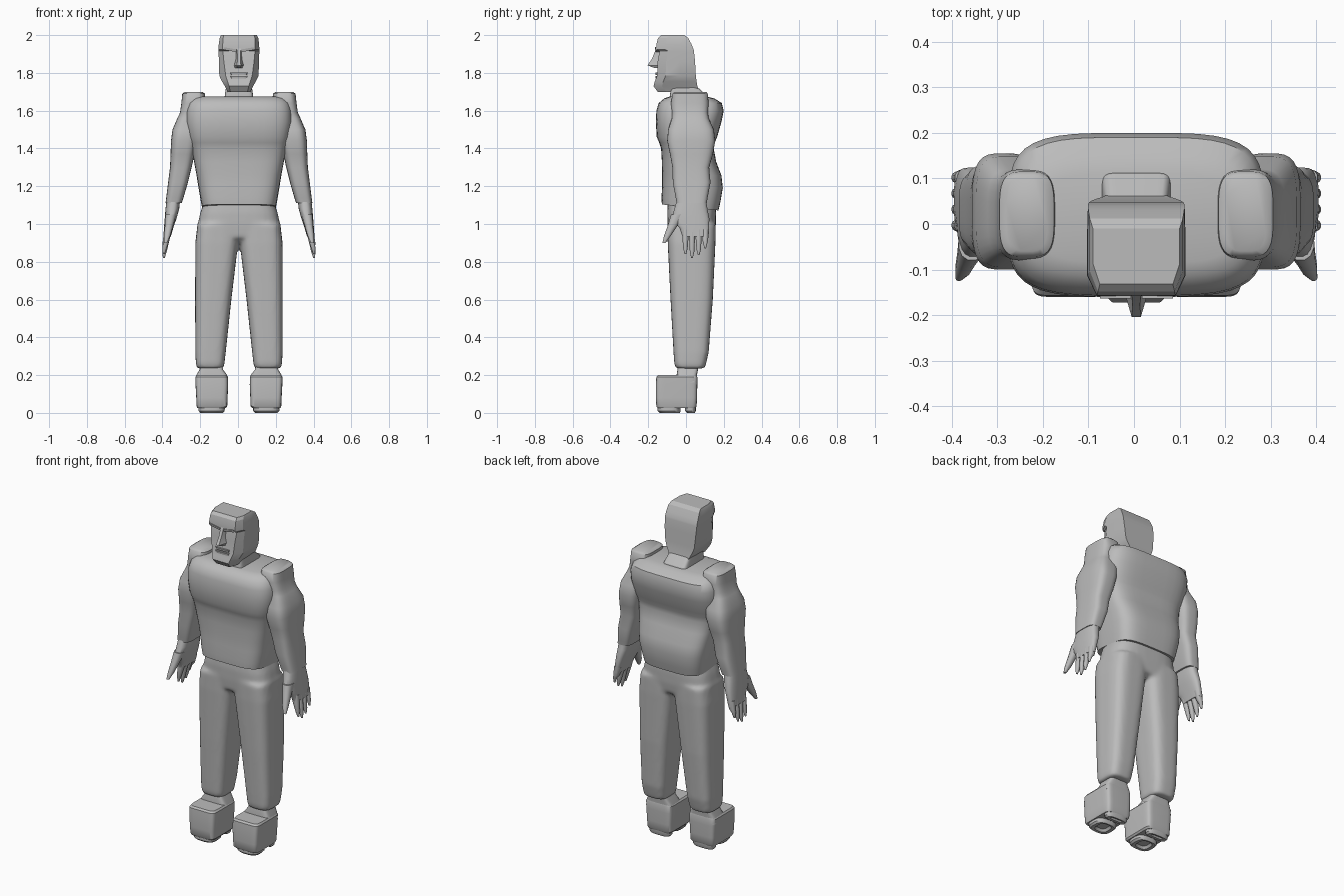
import bpy, bmesh, math

grey = bpy.data.materials.new("plain grey")
grey.diffuse_color = (0.5, 0.5, 0.5, 1)
CX = 0.005  # the figure's mirror plane


def skin(bm, loops):
    """Join a stack of equal-length point loops into a closed body."""
    rows = [[bm.verts.new(p) for p in loop] for loop in loops]
    n = len(rows[0])
    for a, b in zip(rows, rows[1:]):
        for j in range(n):
            k = (j + 1) % n
            bm.faces.new((a[j], a[k], b[k], b[j]))
    bm.faces.new(rows[0][::-1])
    bm.faces.new(rows[-1])


def loft(bm, rings, e=3.0, n=32, side=1, tilt=0.0):
    """Rings are (z, x0, x1, y0, y1); e sets how boxy the section is."""
    loops = []
    for z, x0, x1, y0, y1 in rings:
        loop = []
        for i in range(n):
            t = 2 * math.pi * (i + 0.5) / n
            c, s = math.cos(t), math.sin(t)
            x = (x0 + x1) / 2 + (x1 - x0) / 2 * math.copysign(abs(c) ** (2 / e), c)
            y = (y0 + y1) / 2 + (y1 - y0) / 2 * math.copysign(abs(s) ** (2 / e), s)
            loop.append((side * x, y, z + tilt * y * max(0, (1.3 - z) / 0.2)))
        loops.append(loop)
    skin(bm, loops)


def finish(name, bm, mirror=False, angle=35):
    bmesh.ops.recalc_face_normals(bm, faces=bm.faces)
    me = bpy.data.meshes.new(name)
    bm.to_mesh(me)
    bm.free()
    me.materials.append(grey)
    ob = bpy.data.objects.new(name, me)
    ob.location.x = CX
    bpy.context.collection.objects.link(ob)
    bpy.ops.object.select_all(action='DESELECT')
    ob.select_set(True)
    bpy.context.view_layer.objects.active = ob
    bpy.ops.object.shade_smooth_by_angle(angle=math.radians(angle))
    if mirror:
        ob.modifiers.new("mirror", 'MIRROR').use_clip = False
    return ob


# Torso: half width, front y, back y per height
bm = bmesh.new()
torso = [(1.09, .195, -.128, .172), (1.13, .203, -.13, .182), (1.20, .215, -.126, .195),
         (1.26, .225, -.126, .188), (1.33, .238, -.128, .160), (1.40, .252, -.132, .147),
         (1.43, .260, -.142, .152), (1.46, .268, -.155, .165), (1.54, .282, -.160, .188),
         (1.60, .280, -.157, .200), (1.64, .268, -.145, .190), (1.665, .245, -.115, .150),
         (1.675, .215, -.085, .110)]
loft(bm, [(z, -w, w, a, b) for z, w, a, b in torso], e=4, n=40, tilt=-.1)
finish("torso", bm, angle=40)

# Neck
bm = bmesh.new()
loft(bm, [(1.64, -.08, .08, -.09, .125), (1.68, -.075, .075, -.085, .110),
          (1.73, -.068, .068, -.08, .055), (1.78, -.06, .06, -.07, .04)], e=9, n=24)
finish("neck", bm, angle=25)

# Head: z, front half width, side half width, back half width, front y, back y
bm = bmesh.new()
head = [(1.70, .045, .060, .060, -.150, .066), (1.73, .052, .075, .072, -.172, .060),
        (1.755, .060, .090, .085, -.165, .056), (1.785, .070, .104, .096, -.153, .052),
        (1.86, .080, .106, .103, -.150, .048), (1.915, .085, .108, .106, -.140, .042),
        (1.925, .086, .108, .106, -.158, .040), (1.95, .086, .107, .105, -.157, .030),
        (1.985, .084, .102, .102, -.148, .012), (2.00, .080, .095, .095, -.132, -.010)]
skin(bm, [[(-f, a, z), (f, a, z), (w, a + .045, z), (w, -.03, z),
           (k, b, z), (-k, b, z), (-w, -.03, z), (-w, a + .045, z)]
          for z, f, w, k, a, b in head])
finish("head", bm, angle=20)

# Face: nose, brow and lips
bm = bmesh.new()
skin(bm, [[(-w, -.135, z), (-t, y, z), (t, y, z), (w, -.135, z)]
          for z, w, t, y in [(1.825, .026, .010, -.165), (1.84, .030, .010, -.204),
                             (1.875, .018, .008, -.180), (1.93, .014, .010, -.158)]])
finish("nose", bm, angle=20)
bm = bmesh.new()
for s in (-1, 1):
    skin(bm, [[(s * .012, -.13, z - .012), (s * .012, y, z - .012),
               (s * .08, y, z), (s * .08, -.13, z)]
              for z, y in [(1.922, -.160), (1.936, -.163)]])
finish("brow", bm, angle=20)
bm = bmesh.new()
for z in (1.777, 1.797):
    loft(bm, [(z - .007, -.042, .042, -.161, -.12), (z + .006, -.046, .046, -.163, -.12)],
         e=6, n=16)
finish("lips", bm, angle=20)

# Shoulders and sleeves
bm = bmesh.new()
loft(bm, [(1.70, .195, .285, -.060, .105), (1.69, .180, .300, -.072, .115),
          (1.64, .175, .305, -.080, .120), (1.59, .185, .312, -.075, .117),
          (1.56, .195, .326, -.075, .120), (1.50, .210, .352, -.095, .148),
          (1.44, .220, .360, -.100, .155), (1.37, .235, .362, -.085, .143),
          (1.30, .250, .365, -.072, .123), (1.22, .270, .375, -.070, .130),
          (1.14, .293, .385, -.055, .115), (1.11, .303, .389, -.050, .110)], e=3.6)
finish("arm", bm, mirror=True, angle=45)

# Hands: palm, fingers and thumb
bm = bmesh.new()
loft(bm, [(1.14, .310, .382, -.045, .105), (1.08, .316, .389, -.062, .114),
          (1.03, .330, .393, -.078, .124), (.98, .347, .397, -.035, .123),
          (.935, .360, .400, -.020, .120)], e=2.8, n=24)
for y, tip in ((-.003, .84), (.032, .82), (.067, .835), (.102, .87)):
    loft(bm, [(.97, .352, .398, y - .018, y + .018), (.92, .366, .402, y - .016, y + .016),
              (tip + .03, .383, .405, y - .012, y + .012),
              (tip, .393, .403, y - .004, y + .004)], e=2.3, n=12)
loft(bm, [(1.05, .330, .390, -.080, .000), (.99, .348, .393, -.098, -.045),
          (.94, .362, .397, -.116, -.078), (.90, .380, .397, -.125, -.108)], e=2.3, n=12)
finish("hand", bm, mirror=True, angle=50)

# Trousers: hips and two legs fused into one skin
bm = bmesh.new()
loft(bm, [(1.13, -.18, .18, -.095, .155), (1.06, -.205, .205, -.100, .160),
          (.99, -.220, .220, -.098, .158), (.93, -.225, .225, -.092, .150),
          (.90, -.140, .140, -.050, .100)], e=3.2)
for s in (-1, 1):
    loft(bm, [(.235, .082, .222, -.053, .098), (.26, .077, .228, -.062, .106),
              (.32, .070, .231, -.066, .120), (.60, .040, .232, -.082, .142),
              (.90, .004, .231, -.097, .156), (1.0, .000, .220, -.099, .158)], e=3.6, side=s)
ob = finish("trousers", bm)
rm = ob.modifiers.new("fuse", 'REMESH')
rm.mode, rm.voxel_size, rm.use_smooth_shade = 'VOXEL', 0.011, True
sm = ob.modifiers.new("soften", 'SMOOTH')
sm.factor, sm.iterations = 0.5, 5

# Boots: foot box, ankle collar, sole and heel pads hollowed underneath
bm = bmesh.new()
loft(bm, [(.025, .070, .220, -.150, .050), (.035, .062, .224, -.157, .056),
          (.08, .060, .226, -.160, .059), (.15, .057, .230, -.160, .060),
          (.19, .058, .231, -.157, .060), (.20, .066, .224, -.148, .057)], e=8)
loft(bm, [(.16, .060, .230, -.050, .060), (.20, .062, .226, -.050, .058),
          (.23, .085, .208, -.045, .064), (.27, .090, .202, -.040, .066)], e=6)
finish("boot", bm, mirror=True)
bm = bmesh.new()
for y0, y1 in ((-.150, -.028), (-.005, .052)):
    loft(bm, [(.015, .115, .175, y0 + .035, y1 - .02), (.001, .105, .185, y0 + .025, y1 - .014),
              (.000, .085, .205, y0 + .010, y1 - .005), (.010, .075, .214, y0, y1),
              (.04, .074, .215, y0, y1)], e=3, n=24)
finish("sole", bm, mirror=True)
